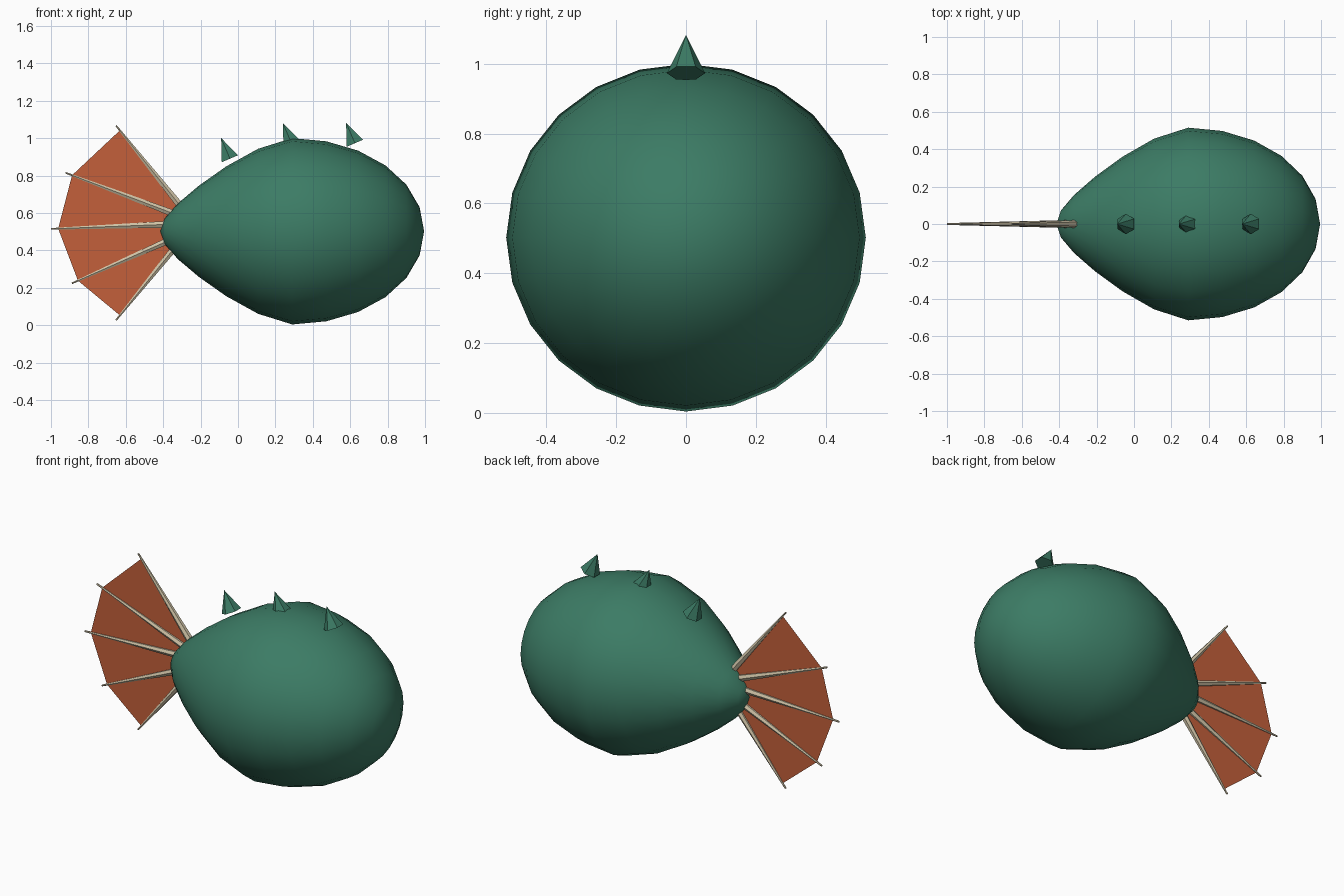
import bpy, bmesh, math
from mathutils import Vector

if "Cube" in bpy.data.objects:
    bpy.data.objects.remove(bpy.data.objects["Cube"])


def material(name, rgb):
    m = bpy.data.materials.new(name)
    m.diffuse_color = (*rgb, 1)
    m.use_nodes = True
    m.node_tree.nodes["Principled BSDF"].inputs["Base Color"].default_value = m.diffuse_color
    return m


GREEN = material("sea green", (0.045, 0.2, 0.13))
ORANGE = material("burnt orange", (0.55, 0.115, 0.043))
BONE = material("bone", (0.62, 0.54, 0.38))


def make_object(name, bm, mat):
    bmesh.ops.recalc_face_normals(bm, faces=bm.faces)
    mesh = bpy.data.meshes.new(name)
    bm.to_mesh(mesh)
    bm.free()
    mesh.materials.append(mat)
    obj = bpy.data.objects.new(name, mesh)
    bpy.context.collection.objects.link(obj)
    return obj


def cone(name, start, end, r1, r2, sides, mat):
    """Tapered rod from start to end, both in the y = 0 plane."""
    a, b = Vector(start), Vector(end)
    axis = (b - a).normalized()
    side = Vector((0, 1, 0))
    other = axis.cross(side)
    bm = bmesh.new()
    rings = []
    for centre, r in ((a, r1), (b, r2)):
        if r == 0:
            rings.append([bm.verts.new(centre)])
            continue
        angles = [2 * math.pi * i / sides for i in range(sides)]
        rings.append([bm.verts.new(centre + r * (math.cos(t) * side + math.sin(t) * other))
                      for t in angles])
        bm.faces.new(rings[-1])
    low, high = rings
    for i in range(sides):
        j = (i + 1) % sides
        if len(high) == 1:
            bm.faces.new((low[i], low[j], high[0]))
        else:
            bm.faces.new((low[i], low[j], high[j], high[i]))
    return make_object(name, bm, mat)


# Body: round at the nose, narrowing towards the tail
bm = bmesh.new()
SEGMENTS, RINGS = 24, 12
bmesh.ops.create_uvsphere(bm, u_segments=SEGMENTS, v_segments=RINGS, radius=1)
for v in bm.verts:
    along, across, up = v.co.z, v.co.y, v.co.x
    taper = 1 - 0.48 * max(0, -along) ** 1.3
    v.co = (0.29 + 0.705 * along, 0.515 * across * taper, 0.502 + 0.498 * up * taper)
for f in bm.faces:
    f.smooth = True
make_object("body", bm, GREEN)

# Back spikes, leaning towards the tail
for i, (x, z) in enumerate(((-0.043, 0.89), (0.287, 0.97), (0.625, 0.973))):
    cone(f"back_spike_{i + 1}", (x, 0, z), (x - 0.047, 0, z + 0.11), 0.055, 0, 6, GREEN)

# Tail fin spines
bases = [(-0.31, 0.64), (-0.34, 0.595), (-0.36, 0.54), (-0.35, 0.462), (-0.31, 0.45)]
tips = [(-0.652, 1.067), (-0.922, 0.815), (-1.0, 0.515), (-0.888, 0.224), (-0.652, 0.027)]
bases = [Vector((x, 0, z)) for x, z in bases]
tips = [Vector((x, 0, z)) for x, z in tips]
for i, (a, b) in enumerate(zip(bases, tips)):
    cone(f"fin_spine_{i + 1}", a, b, 0.021, 0.005, 6, BONE)

# Tail fin webbing stretched between the spines
bm = bmesh.new()
inner = [bm.verts.new(p) for p in bases]
outer = [bm.verts.new(a.lerp(b, 0.94)) for a, b in zip(bases, tips)]
for i in range(len(bases) - 1):
    bm.faces.new((inner[i], inner[i + 1], outer[i + 1], outer[i]))
make_object("fin_webbing", bm, ORANGE)
